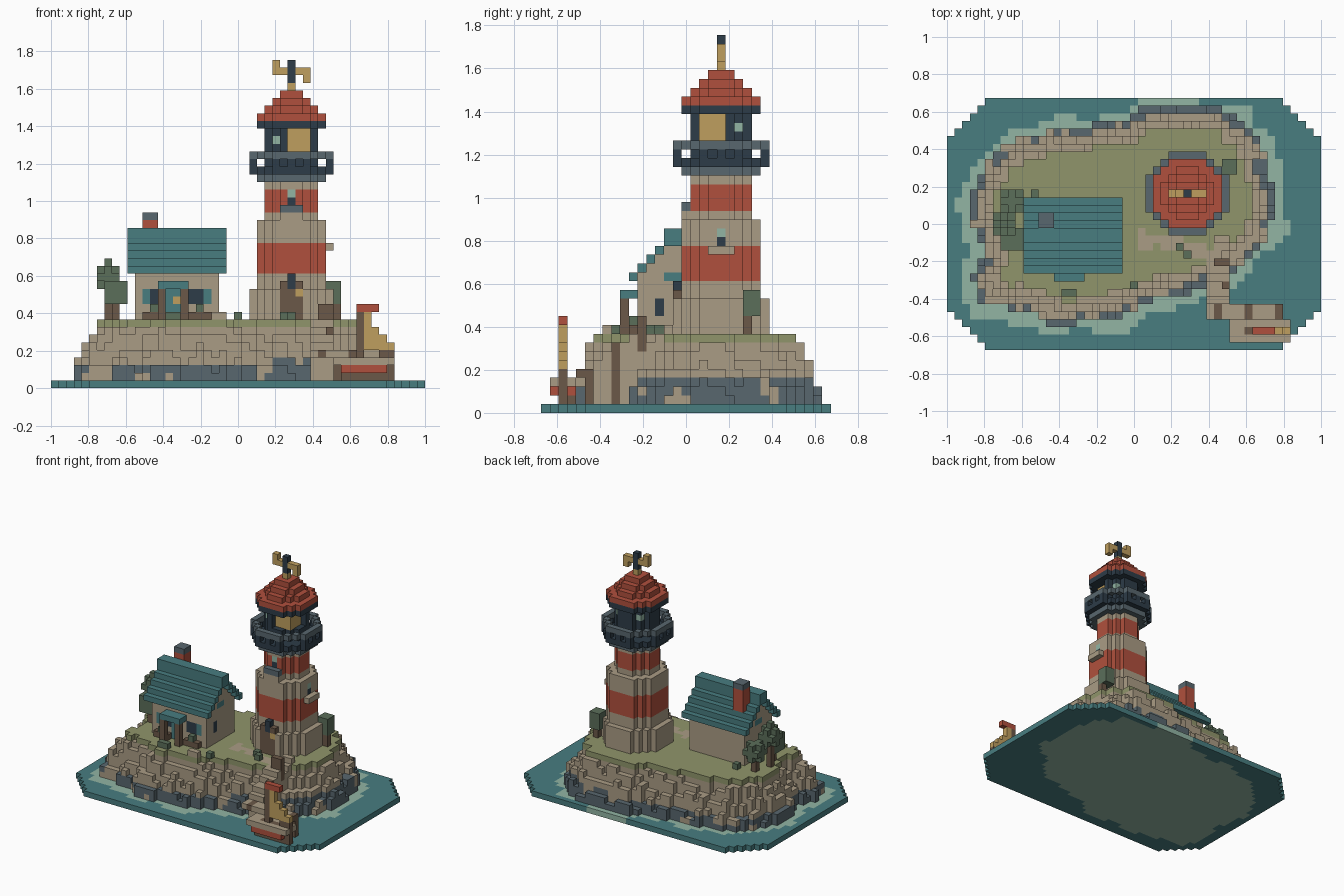
import bpy, math
from mathutils import Vector, noise

if "Cube" in bpy.data.objects:
    bpy.data.objects.remove(bpy.data.objects["Cube"], do_unlink=True)

S = 2 / 49  # block size
COLOURS = {"teal": "487D80", "foam": "92B5A4", "stone": "AA9C85", "slate": "58676E",
           "grass": "90956B", "red": "B0503D", "navy": "2D3C48", "gold": "BF9F5F",
           "brown": "6B5848", "leaf": "5B6E5A"}
NAMES = list(COLOURS)
blocks = {}  # block position -> (part, colour)


def make_material(name, code):
    rgb = [int(code[i:i + 2], 16) / 255 for i in (0, 2, 4)]
    rgb = [c / 12.92 if c < 0.04 else ((c + 0.055) / 1.055) ** 2.4 for c in rgb]
    mat = bpy.data.materials.new(name)
    mat.use_nodes = True
    mat.diffuse_color = (*rgb, 1)
    bsdf = mat.node_tree.nodes["Principled BSDF"]
    bsdf.inputs["Base Color"].default_value = (*rgb, 1)
    bsdf.inputs["Roughness"].default_value = 0.9
    return mat


def span(a):
    return range(a[0], a[1] + 1) if isinstance(a, tuple) else (a,)


def box(part, colour, x, y, z):
    for i in span(x):
        for j in span(y):
            for k in span(z):
                blocks[i, j, k] = (part, colour)


def disc_cells(r):
    rng = range(-r, r + 1)
    return [(a, b) for a in rng for b in rng if a * a + b * b <= r * r + r]


TX, TY = 7, 4  # tower axis


def disc(part, colour, r, z):
    for a, b in disc_cells(r):
        box(part, colour, TX + a, TY + b, z)


def blob(part, colour, x, y, z, r):
    n = math.ceil(r)
    for a in range(-n, n + 1):
        for b in range(-n, n + 1):
            for c in range(-n, n + 1):
                if a * a + b * b + c * c <= r * r:
                    box(part, colour, x + a, y + b, z + c)


def wobble(x, y, z, size):
    return noise.noise(Vector((x, y, z)) / size + Vector((0.37, 0.61, 0.23)))


# Shoreline
SHORE = [Vector(p) for p in (
    (-21.5, 4), (-19.5, 8), (-16, 11), (-10, 12.5), (-1, 13.5), (1.5, 15.5), (7, 15.8),
    (12, 15), (16, 12), (17.5, 8), (18.5, 3), (17.5, -2), (14.5, -5), (12, -8), (3, -10),
    (-2, -12.5), (-11, -13.4), (-13.5, -11.5), (-20, -10.5), (-21.4, -7), (-19.5, -4), (-21.5, 0))]


def shore_distance(x, y):
    """Distance to the shoreline, positive on land."""
    p, inside, best = Vector((x, y)), False, 99
    for a, b in zip(SHORE, SHORE[1:] + SHORE[:1]):
        e = b - a
        t = min(1, max(0, (p - a).dot(e) / e.dot(e)))
        best = min(best, (p - a - e * t).length)
        if (a.y > y) != (b.y > y) and x < a.x + e.x * (y - a.y) / e.y:
            inside = not inside
    return best if inside else -best


# Sea slab with foam ring, stepped cliffs and grass plateau
for x in range(-24, 25):
    for y in range(-16, 17):
        if abs(x) + abs(y) > 35:
            continue
        d = shore_distance(x, y)
        foam = d > -1.4 - 1.8 * wobble(x, y, 0, 4)
        box("sea", "foam" if foam else "teal", x, y, 0)
        if d <= 0:
            continue
        bump = wobble(x, y, 5, 1.7)
        h = min(8, max(1, 2 + 2 * int(d) + round(bump * 2.2)))
        if d > 3.4:
            h = 8
        elif h == 8 and d < 3:
            h = 7
        for k in range(1, h + 1):
            wet = 3 if x > 3 else 2
            slate = k <= wet and wobble(x, y, k, 3.5) < 0.28
            colour = "grass" if k == 8 else "slate" if slate else "stone"
            box("island", colour, x, y, k)

# Path from the tower door, and steps to the jetty
for x in range(1, 13):
    for y in range(-6, 0):
        on_path = abs(y + 3 + 0.2 * (x - 7)) < 1 + wobble(x, y, 2, 2)
        if on_path and (x, y, 8) in blocks:
            box("path", "stone", x, y, 8)
for n in range(6):
    box("steps", "stone", (10, 12), -5 - n, (1, 8 - n * 2 // 3))

# Jetty
for x in range(10, 20):
    box("jetty", "brown" if x % 4 == 3 else "stone", x, (-12, -11), 4)
for x in (13, 16, 19):
    box("jetty_posts", "brown", x, -11, (1, 3))
box("lamp_post", "brown", 12, -8, (1, 7))
box("lamp_post", "brown", 11, -5, (8, 10))
box("lamp_post", "brown", 12, -5, (7, 10))

# Boat
box("boat_hull", "brown", (14, 19), (-14, -13), 1)
box("boat_hull", "red", (14, 19), (-15, -13), 2)
box("boat_hull", "stone", (13, 20), (-15, -13), 3)
box("boat_hull", "brown", (15, 19), -14, 3)
box("boat_hull", "brown", (19, 20), -14, (1, 4))
box("boat_mast", "brown", 16, -14, (3, 9))
box("boat_sail", "gold", 17, -14, (5, 9))
box("boat_sail", "gold", 18, -14, (5, 7))
box("boat_sail", "gold", 19, -14, (5, 6))
box("boat_sail", "gold", 20, -14, 5)
box("boat_flag", "red", (16, 18), -14, 10)

# Tower: radius, colour, first and last layer
for r, colour, lo, hi in ((5, "stone", 9, 12), (4, "stone", 13, 14), (4, "red", 15, 18),
                          (4, "stone", 19, 21), (3, "stone", 22, 22), (3, "red", 23, 25),
                          (3, "stone", 26, 26)):
    disc("tower", colour, r, (lo, hi))
box("tower_door", "brown", (6, 8), -1, (9, 13))
box("tower_door", "navy", 7, -1, (13, 14))
box("door_lamp", "gold", 8, -1, 12)
box("front_window", "navy", 7, 1, 24)
box("front_window", "foam", 7, 1, 25)
box("front_sill", "stone", (6, 8), 0, 22)
box("front_sill", "slate", (6, 8), 0, 23)
box("side_window", "navy", 11, 4, 19)
box("side_window", "foam", 11, 4, 20)
box("side_sill", "stone", 12, (3, 5), 18)

# Gallery with open railing
disc("gallery", "slate", 4, 27)
disc("gallery", "navy", 5, 28)
inner = disc_cells(4)
for a, b in disc_cells(5):
    if (a, b) not in inner:
        box("rail", "slate", TX + a, TY + b, 30)
        if min(abs(a), abs(b)) not in (1, 3):
            box("rail_posts", "navy", TX + a, TY + b, 29)

# Lantern room, open on the front right to show the lamp
disc("lantern_room", "navy", 3, (29, 33))
for a, b in disc_cells(3):
    if a >= 0 >= b:
        lit = a < 3 and b > -3
        for k in (31, 32, 33):
            if lit:
                box("lamp", "gold", TX + a, TY + b, k)
            else:
                del blocks[TX + a, TY + b, k]
for a, b in ((-2, -2), (2, 2), (-2, 2)):
    box("porthole", "foam", TX + a, TY + b, 32)
disc("lantern_cornice", "navy", 4, 34)
for n in range(4):
    disc("tower_roof", "red", 4 - n, 35 + n)

# Weather vane
box("vane_pole", "gold", TX, TY, 39)
box("vane_pole", "navy", TX, TY, (40, 42))
box("vane_arms", "gold", (5, 6), TY, 41)
box("vane_arms", "gold", (8, 9), TY, 41)
box("vane_arms", "gold", 5, TY, 42)
box("vane_arms", "gold", 9, TY, 40)

# House walls with gables, and stepped roof
for y in range(-6, 4):
    top = 19 - int(abs(y + 1.5))
    if -5 <= y <= 2:
        box("house_walls", "stone", (-13, -3), y, (9, top - 1))
    box("house_roof", "teal", (-14, -2), y, top)
box("house_roof", "teal", (-14, -2), (-2, -1), 20)
box("chimney", "red", (-12, -11), (0, 1), (18, 21))
box("chimney", "slate", (-12, -11), (0, 1), 22)

# House windows with shutters, door and porch
for left in (-12, -6):
    box("window", "navy", (left, left + 2), -5, (11, 12))
    box("shutter", "teal", left if left < -9 else left + 2, -5, (11, 12))
    box("window_box", "brown", (left, left + 2), -6, 9)
    box("window_box", "leaf", left + 1, -6, 10)
for x in (-13, -3):
    box("gable_window", "navy", x, -3, (11, 12))
    box("gable_window", "teal", x, (-2, -1), 15)
box("house_door", "teal", (-9, -8), -5, (9, 12))
box("door_knob", "gold", -8, -5, 11)
box("porch_roof", "teal", (-10, -7), (-7, -6), 13)
for x in (-10, -7):
    box("porch_posts", "brown", x, -7, (9, 12))

# Trees, bushes and loose rocks
for x, y, z, r in ((-16, 3, 12, 1.5), (-17, 0, 14, 1.5), (-16, -2, 12, 1.8)):
    box("tree_trunk", "brown", x, y, (9, z - 1))
    blob("tree_crown", "leaf", x, y, z, r)
box("tree_crown", "leaf", -17, 0, 16)
box("small_tree_trunk", "brown", 13, 7, (9, 10))
box("small_tree_crown", "leaf", (12, 13), (7, 8), (11, 13))
for x, y in ((0, -8), (-13, 4), (6, -3), (7, -4), (-8, -9), (-9, -9)):
    box("bush", "leaf", x, y, 9)
for x, y in ((-2, -9), (-3, -9), (12, -2), (11, -2)):
    box("rock", "stone", x, y, 9)

# Turn the blocks of each part into a mesh of its exposed faces
materials = {n: make_material(n, c) for n, c in COLOURS.items()}
parts = {}
for cell, (part, colour) in blocks.items():
    parts.setdefault(part, []).append((cell, colour))
for part, cells in parts.items():
    verts, faces, slots = {}, [], []
    used = [n for n in NAMES if any(c == n for _, c in cells)]
    for cell, colour in cells:
        for axis in range(3):
            for side in (-1, 1):
                near = list(cell)
                near[axis] += side
                if tuple(near) in blocks:
                    continue
                face = []
                for a, b in ((-1, -1), (1, -1), (1, 1), (-1, 1))[::side]:
                    p = [0, 0, 0]
                    p[axis], p[(axis + 1) % 3], p[(axis + 2) % 3] = side, a, b
                    corner = tuple(2 * c + q for c, q in zip(cell, p))
                    face.append(verts.setdefault(corner, len(verts)))
                faces.append(face)
                slots.append(used.index(colour))
    if not faces:
        continue
    mesh = bpy.data.meshes.new(part)
    mesh.from_pydata([(x * S / 2, y * S / 2, (z + 1) * S / 2) for x, y, z in verts], [], faces)
    for n in used:
        mesh.materials.append(materials[n])
    mesh.polygons.foreach_set("material_index", slots)
    mesh.update()
    bpy.context.scene.collection.objects.link(bpy.data.objects.new(part, mesh))
